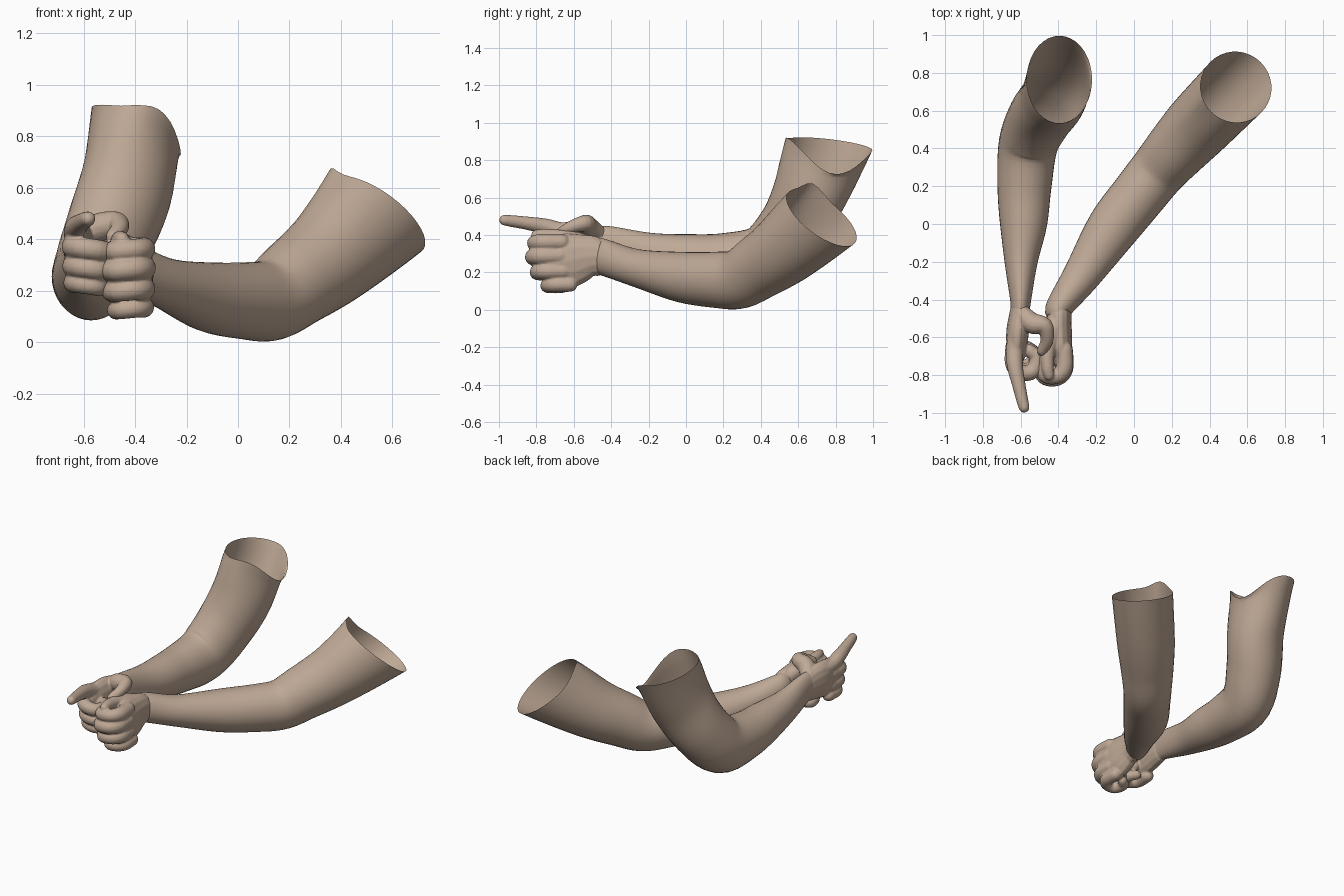
import bpy, bmesh, math
from mathutils import Vector

cube = bpy.data.objects.get("Cube")
if cube:
    bpy.data.objects.remove(cube)

skin = bpy.data.materials.new("skin_tan")
skin.use_nodes = True
SKIN = (0.52, 0.395, 0.305, 1)
skin.diffuse_color = SKIN
skin.node_tree.nodes["Principled BSDF"].inputs["Base Color"].default_value = SKIN


def spline(pts, n):
    """Smooth curve through points of any dimension."""
    p = [Vector(q) for q in pts]
    p = [p[0] * 2 - p[1]] + p + [p[-1] * 2 - p[-2]]
    out = []
    for a, b, c, d in zip(p, p[1:], p[2:], p[3:]):
        for k in range(n):
            t = k / n
            out.append(b + (c - a) * (t / 2) + (a * 2 - b * 5 + c * 4 - d) * (t * t / 2)
                       + (b * 3 - a - c * 3 + d) * (t ** 3 / 2))
    return out + [p[-2]]


def dome(ring, sign):
    """Shrinking rings that round off an end."""
    c, t, w, h = ring
    angles = [math.radians(v) for v in (30, 55, 75)]
    return [(c + t * sign * min(w, h) * math.sin(v), t,
             w * math.cos(v), h * math.cos(v)) for v in angles]


def loft(bm, sections, n=5, seg=14, rim_normal=None, rim_lift=None):
    """Skin elliptical sections (x, y, z, half width, half height)."""
    rows = spline(sections, n)
    cs = [Vector(r[:3]) for r in rows]
    last = len(rows) - 1
    rings = []
    for i, r in enumerate(rows):
        t = (cs[min(i + 1, last)] - cs[max(i - 1, 0)]).normalized()
        if rim_normal:
            f = max(0, (i - last + n) / n)
            t = t.lerp(Vector(rim_normal).normalized(), f).normalized()
        rings.append((cs[i], t, r[3], r[4]))
    end = [] if rim_normal else dome(rings[-1], 1)
    rings = dome(rings[0], -1)[::-1] + rings + end

    loops = []
    for j, (c, t, w, h) in enumerate(rings):
        side = t.cross(Vector((0, 0, 1))).normalized()
        up = side.cross(t)
        f = max(0, (j - len(rings) + 1 + n) / n) if rim_lift else 0
        loop = []
        for k in range(seg):
            a = math.tau * k / seg
            co = c + side * w * math.cos(a) + up * h * math.sin(a)
            if f:
                co.z += rim_lift(a) * f * f
            loop.append(bm.verts.new(co))
        loops.append(loop)
    for lo, hi in zip(loops, loops[1:]):
        for k in range(seg):
            m = (k + 1) % seg
            bm.faces.new((lo[k], lo[m], hi[m], hi[k]))
    bm.faces.new(loops[0][::-1])
    if not rim_normal:
        bm.faces.new(loops[-1])


def finish(name, bm, blend=False):
    """Make the object; blend melts overlapping pieces into one skin."""
    bmesh.ops.recalc_face_normals(bm, faces=bm.faces)
    for f in bm.faces:
        f.smooth = True
    mesh = bpy.data.meshes.new(name)
    bm.to_mesh(mesh)
    bm.free()
    mesh.materials.append(skin)
    obj = bpy.data.objects.new(name, mesh)
    bpy.context.collection.objects.link(obj)
    if blend:
        remesh = obj.modifiers.new("Blend", "REMESH")
        remesh.mode = "VOXEL"
        remesh.voxel_size = 0.006
        remesh.use_smooth_shade = True
        smooth = obj.modifiers.new("Soften", "SMOOTH")
        smooth.factor = 0.5
        smooth.iterations = 5


def digit(bm, pts):
    loft(bm, [(x, y, z, r, r) for x, y, z, r in pts])


# Curled finger outline, from knuckle round to fingertip
CURL = [(0, 0), (0, -.09), (.035, -.135), (.10, -.13), (.122, -.06), (.085, -.02)]


def curled(bm, x, y, z, r, mirror, size, slope):
    taper = (1.05, 1.07, 1, .97, .92, .8)
    digit(bm, [(x + mirror * dx * size, y + dy * size, z + slope * dx, r * k)
               for (dx, dy), k in zip(CURL, taper)])


# Right arm: wrist, forearm, elbow, upper arm with open notched rim
arm = bmesh.new()
loft(arm, [
    (-.603, -.46, .35, .05, .098), (-.60, -.40, .345, .056, .10),
    (-.598, -.2, .30, .088, .112), (-.585, 0, .27, .125, .135),
    (-.58, .2, .255, .143, .155), (-.56, .42, .275, .157, .183),
    (-.50, .56, .42, .17, .19), (-.43, .66, .62, .175, .203),
    (-.395, .765, .88, .173, .235)],
    seg=36, rim_normal=(0, .17, .98),
    rim_lift=lambda a: (-.15 * max(0, math.cos(a + .1)) ** 3
                        + .035 * max(0, -math.cos(a - .4))))
finish("right_arm", arm)

# Left arm, with a small peak on the rim
arm = bmesh.new()
loft(arm, [
    (-.397, -.48, .283, .062, .102), (-.395, -.44, .28, .072, .097),
    (-.275, -.27, .225, .10, .10), (-.115, -.025, .175, .137, .135),
    (.03, .16, .16, .145, .15), (.13, .285, .165, .15, .16),
    (.23, .40, .235, .165, .175), (.345, .525, .322, .18, .195),
    (.54, .725, .492, .19, .24)],
    seg=36, rim_normal=(.58, .58, 1),
    rim_lift=lambda a: .05 * max(0, math.cos(a - 2.1)) ** 14)
finish("left_arm", arm)

# Right hand: palm, pointing index finger, thumb, three curled fingers
hand = bmesh.new()
loft(hand, [(-.625, -.70, .345, .048, .115), (-.617, -.58, .355, .06, .122),
            (-.605, -.48, .35, .056, .106), (-.603, -.45, .35, .052, .1)])
digit(hand, [(-.613, -.54, .415, .048), (-.63, -.66, .42, .047), (-.63, -.75, .445, .043),
             (-.61, -.85, .463, .036), (-.592, -.93, .474, .032), (-.582, -.97, .479, .029)])
digit(hand, [(-.60, -.47, .405, .048), (-.54, -.525, .445, .056),
             (-.475, -.54, .462, .046), (-.46, -.61, .443, .035),
             (-.485, -.67, .41, .029)])
for z, r, y, size in ((.37, .043, -.65, 1), (.295, .041, -.64, .97), (.23, .037, -.63, .88)):
    curled(hand, -.637, y, z, r, 1, size, -.15)
finish("right_hand", hand, blend=True)

# Left hand: palm, four curled fingers and thumb resting on top
hand = bmesh.new()
loft(hand, [(-.38, -.73, .25, .047, .14), (-.393, -.62, .265, .066, .148),
            (-.397, -.52, .285, .066, .118), (-.397, -.47, .283, .066, .103)])
for z, r, y, size in ((.362, .042, -.665, 1.03), (.288, .044, -.67, 1.06),
                      (.207, .042, -.655, 1), (.135, .038, -.62, .87)):
    curled(hand, -.368, y, z, r, -1, size, -.1)
digit(hand, [(-.405, -.50, .335, .05), (-.435, -.58, .365, .05),
             (-.457, -.68, .39, .039), (-.457, -.76, .40, .033),
             (-.45, -.80, .40, .028)])
finish("left_hand", hand, blend=True)
